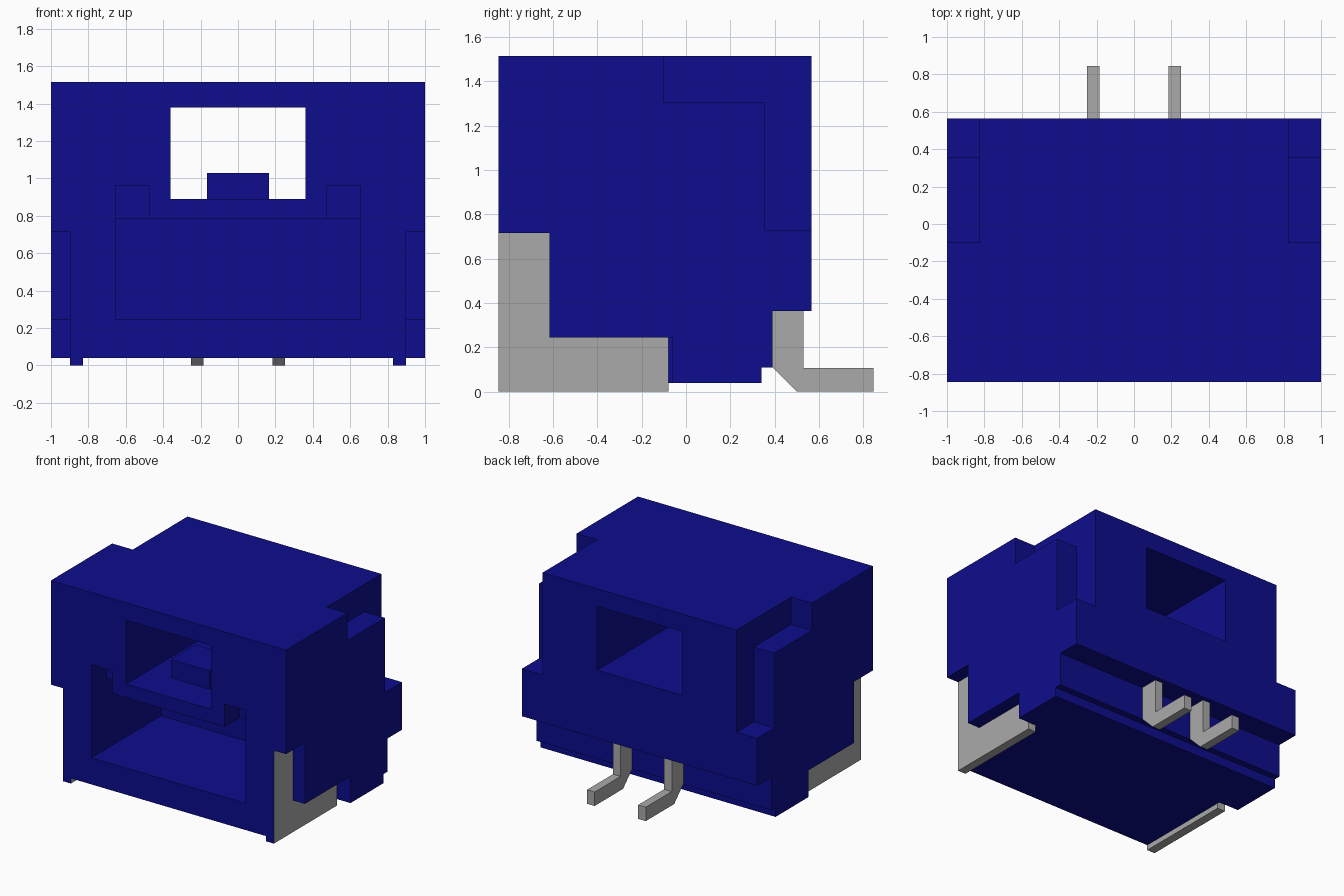
import bpy, bmesh

if "Cube" in bpy.data.objects:
    bpy.data.objects.remove(bpy.data.objects["Cube"], do_unlink=True)


def material(name, colour):
    m = bpy.data.materials.new(name)
    m.use_nodes = True
    m.diffuse_color = (*colour, 1)
    bsdf = next(n for n in m.node_tree.nodes if n.type == 'BSDF_PRINCIPLED')
    bsdf.inputs["Base Color"].default_value = (*colour, 1)
    return m


BLUE = material("deep blue plastic", (0.004, 0.004, 0.27))
GREY = material("grey metal", (0.402, 0.402, 0.402))


def extrude(name, profile, x0, x1, mat):
    """Extrude a (y, z) side profile from x0 to x1."""
    bm = bmesh.new()
    base = bm.faces.new([bm.verts.new((x0, y, z)) for y, z in profile])
    ext = bmesh.ops.extrude_face_region(bm, geom=[base])
    moved = [g for g in ext["geom"] if isinstance(g, bmesh.types.BMVert)]
    bmesh.ops.translate(bm, verts=moved, vec=(x1 - x0, 0, 0))
    bmesh.ops.recalc_face_normals(bm, faces=bm.faces[:])
    me = bpy.data.meshes.new(name)
    bm.to_mesh(me)
    bm.free()
    me.materials.append(mat)
    ob = bpy.data.objects.new(name, me)
    bpy.context.collection.objects.link(ob)
    return ob


def box(y0, y1, z0, z1):
    return [(y0, z0), (y1, z0), (y1, z1), (y0, z1)]


def cut(target, profile, x0, x1):
    """Subtract an extruded profile and discard the cutter."""
    cutter = extrude("cutter", profile, x0, x1, BLUE)
    cutter.hide_render = True
    mod = target.modifiers.new("cut", 'BOOLEAN')
    mod.operation = 'DIFFERENCE'
    mod.solver = 'EXACT'
    mod.object = cutter
    bpy.context.view_layer.objects.active = target
    bpy.ops.object.modifier_apply(modifier=mod.name)
    bpy.data.objects.remove(cutter, do_unlink=True)


FRONT, BACK = -0.845, 0.565

# Housing: side profile with the stepped underside at the back
housing = extrude("housing", [
    (FRONT, 0.04), (0.34, 0.04), (0.34, 0.11), (0.39, 0.11), (0.39, 0.365),
    (BACK, 0.365), (BACK, 1.515), (FRONT, 1.515)], -1, 1, BLUE)

# Plug cavity and the through window above it
cut(housing, box(-1, 0.0, 0.245, 0.785), -0.655, 0.655)
cut(housing, box(-1, 1, 0.89, 1.38), -0.36, 0.36)

for s in (-1, 1):
    # Keying slot beside the front tongue
    a, b = sorted((s * 0.475, s * 0.655))
    cut(housing, box(-1, -0.66, 0.7, 0.96), a, b)
    # Stepped notch in the upper rear corner
    a, b = sorted((s * 0.825, s * 1.1))
    cut(housing, [(-0.1, 1.305), (0.355, 1.305), (0.355, 0.73), (0.7, 0.73),
                  (0.7, 1.7), (-0.1, 1.7)], a, b)
    # Recess in the lower front side for the metal plate
    a, b = sorted((s * 0.83, s * 1.1))
    cut(housing, [(-1, -0.1), (-0.062, -0.1), (-0.062, 0.245),
                  (-0.615, 0.245), (-0.615, 0.715), (-1, 0.715)], a, b)

# Latch block on the window floor
extrude("latch_block", box(-0.58, -0.28, 0.88, 1.03), -0.165, 0.165, BLUE)

for s, side in ((-1, "right"), (1, "left")):
    # L-shaped anchor plate with a blue front edge
    a, b = sorted((s * 0.83, s * 0.897))
    plate = extrude(side + "_anchor_plate", [
        (FRONT, 0), (-0.08, 0), (-0.08, 0.245), (-0.615, 0.245),
        (-0.615, 0.715), (FRONT, 0.715)], a, b, GREY)
    plate.data.materials.append(BLUE)
    for f in plate.data.polygons:
        if f.normal.y < -0.9:
            f.material_index = 1
    # Bent contact pin at the back
    a, b = sorted((s * 0.185, s * 0.25))
    extrude(side + "_contact_pin", [
        (0.39, 0.365), (0.39, 0.11), (0.5, 0), (0.845, 0),
        (0.845, 0.107), (0.53, 0.107), (0.53, 0.365)], a, b, GREY)
